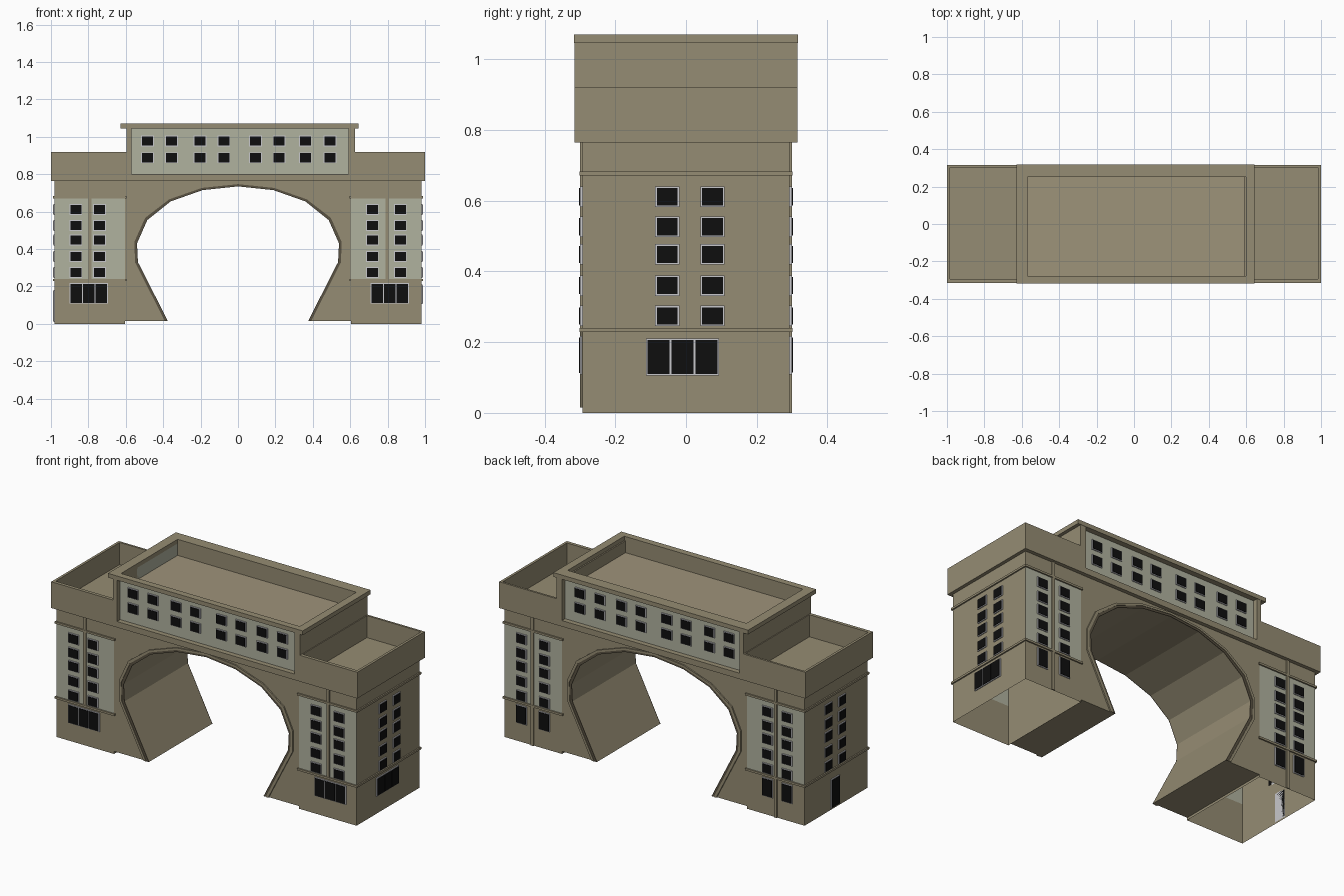
import bpy, bmesh

if "Cube" in bpy.data.objects:
    bpy.data.objects.remove(bpy.data.objects["Cube"])


def material(name, r, g, b):
    m = bpy.data.materials.new(name)
    lin = lambda c: ((c / 255 + 0.055) / 1.055) ** 2.4
    m.diffuse_color = (lin(r), lin(g), lin(b), 1)
    m.use_nodes = True
    m.node_tree.nodes["Principled BSDF"].inputs["Base Color"].default_value = m.diffuse_color
    return m


STONE = material("tan stone", 149, 140, 115)
PANEL = material("pale grey panel", 176, 178, 159)
ROOF = material("light roof", 158, 147, 122)
GLASS = material("black glass", 14, 14, 14)
FRAME = material("light frame", 200, 200, 204)
DARK = material("dark arch trim", 90, 82, 66)


def loft(bm, rings, caps=(True, True)):
    """Joins rectangles (x0, x1, y0, y1, z) in order, with optional end caps."""
    loops = [[bm.verts.new(p) for p in ((a, c, z), (b, c, z), (b, d, z), (a, d, z))]
             for a, b, c, d, z in rings]
    for lo, hi in zip(loops, loops[1:]):
        for i in range(4):
            j = (i + 1) % 4
            bm.faces.new((lo[i], lo[j], hi[j], hi[i]))
    if caps[0]:
        bm.faces.new(loops[0][::-1])
    if caps[1]:
        bm.faces.new(loops[-1])


def box(bm, x0, x1, y0, y1, z0, z1, caps=(True, True)):
    loft(bm, [(x0, x1, y0, y1, z0), (x0, x1, y0, y1, z1)], caps)


def finish(name, bm, *mats, rule=None):
    bm.normal_update()
    if rule:
        for f in bm.faces:
            f.material_index = rule(f)
    me = bpy.data.meshes.new(name)
    bm.to_mesh(me)
    bm.free()
    for m in mats:
        me.materials.append(m)
    ob = bpy.data.objects.new(name, me)
    bpy.context.collection.objects.link(ob)


def prism(bm, pts, y0, y1):
    """Extrudes an x-z outline along y."""
    a = [bm.verts.new((x, y0, z)) for x, z in pts]
    b = [bm.verts.new((x, y1, z)) for x, z in pts]
    bm.faces.new(a)
    bm.faces.new(b[::-1])
    for i in range(len(pts)):
        j = (i + 1) % len(pts)
        bm.faces.new((a[i], b[i], b[j], a[j]))


TY = 0.293  # half depth of the towers
for side, x0, x1 in (("left", -0.98, -0.605), ("right", 0.605, 0.98)):
    # Tower shaft, open below, with pale panels on front and back
    bm = bmesh.new()
    loft(bm, [(x0, x1, -TY, TY, z) for z in (0, 0.235, 0.677, 0.765)], (False, False))
    finish(side + "_tower", bm, STONE, PANEL, rule=lambda f: int(
        abs(f.normal.y) > 0.9 and 0.24 < f.calc_center_median().z < 0.67))

    # String courses
    bm = bmesh.new()
    e = 0.008
    for z in (0.228, 0.671):
        t, o = (x0, x1, -TY, TY), (x0 - e, x1 + e, -TY - e, TY + e)
        loft(bm, [t + (z,), o + (z,), o + (z + 0.012,), t + (z + 0.012,)], (False, False))
    finish(side + "_string_courses", bm, STONE)

    # Pilasters; the rear one reaches the ground
    bm = bmesh.new()
    c = -0.793 if side == "left" else 0.797
    box(bm, c - 0.009, c + 0.009, -TY - 0.007, -TY, 0.235, 0.765)
    box(bm, c - 0.009, c + 0.009, TY, TY + 0.007, 0, 0.765)
    finish(side + "_pilasters", bm, STONE)

    # Parapet with sunken roof
    bm = bmesh.new()
    if side == "left":
        o, i = (-1, -0.595, -0.315, 0.315), (-0.985, -0.6, -0.295, 0.303)
    else:
        o, i = (0.625, 1, -0.315, 0.315), (0.63, 0.985, -0.295, 0.303)
    loft(bm, [o + (0.765,), o + (0.92,), i + (0.92,), i + (0.79,)])
    finish(side + "_parapet", bm, STONE)

# Arch wall
inner = [(-0.375, 0.015), (-0.535, 0.33), (-0.54, 0.43), (-0.485, 0.555),
         (-0.36, 0.655), (-0.19, 0.715), (0, 0.735)]
outer = [(-0.407, 0.015), (-0.567, 0.33), (-0.567, 0.45), (-0.508, 0.578),
         (-0.375, 0.677), (-0.195, 0.739), (0, 0.759)]
mirror = lambda pts: pts + [(-x, z) for x, z in pts[-2::-1]]
inner, outer = mirror(inner), mirror(outer)
middle = [((a + c) / 2, (b + d) / 2) for (a, b), (c, d) in zip(inner, outer)]
bm = bmesh.new()
prism(bm, [(-0.605, 0.015)] + inner + [(0.605, 0.015), (0.605, 0.766), (-0.605, 0.766)], -0.292, 0.292)
finish("arch_wall", bm, STONE)

# Arch trim: outer and inner strips on both faces
for name, a, b, mat in (("arch_outer_trim", outer, middle, STONE),
                        ("arch_inner_trim", middle, inner, DARK)):
    bm = bmesh.new()
    t = 0.3 if mat is STONE else 0.297
    for y0, y1 in ((-t, -0.292), (0.292, t)):
        prism(bm, b + a[::-1], y0, y1)
    bmesh.ops.recalc_face_normals(bm, faces=bm.faces)
    finish(name, bm, mat)

# Attic frame: sill and end piers
bm = bmesh.new()
box(bm, -0.595, 0.625, -0.315, 0.315, 0.765, 0.8)
for x0, x1 in ((-0.595, -0.57), (0.59, 0.625)):
    box(bm, x0, x1, -0.315, 0.315, 0.8, 1.045)
finish("attic_frame", bm, STONE)

# Attic recessed walls
AY0, AY1 = -0.285, 0.285
bm = bmesh.new()
box(bm, -0.57, 0.59, AY0, AY1, 0.8, 1.045, (False, False))
finish("attic_walls", bm, PANEL)

# Cornice and sunken attic roof
bm = bmesh.new()
o, i = (-0.628, 0.645, -0.317, 0.317), (-0.57, 0.598, -0.278, 0.25)
loft(bm, [(-0.57, 0.59, AY0, AY1, 1.045), o + (1.045,), o + (1.07,), i + (1.07,), i + (0.975,)],
     (False, True))
finish("cornice_and_roof", bm, STONE, ROOF,
       rule=lambda f: int(f.normal.z > 0.9 and f.calc_center_median().z < 1))

# Windows: thin frames with thin glass in front, gathered in two objects
frames, glass = bmesh.new(), bmesh.new()


def plate(bm, face, pos, u, z, w, h, t):
    s = 1 if pos > 0 else -1
    lo, hi = sorted((pos, pos + s * t))
    if face == "y":
        box(bm, u - w / 2, u + w / 2, lo, hi, z - h / 2, z + h / 2)
    else:
        box(bm, lo, hi, u - w / 2, u + w / 2, z - h / 2, z + h / 2)


def window(face, pos, u, z, w=0.068, h=0.058, panes=1):
    plate(frames, face, pos, u, z, w, h, 0.006)
    pitch = (w - 0.004) / panes
    for k in range(panes):
        c = u + (k - (panes - 1) / 2) * pitch
        plate(glass, face, pos, c, z, pitch - 0.005, h - 0.009, 0.009)


ROWS = (0.274, 0.36, 0.448, 0.526, 0.611)
for z in ROWS:
    for x in (-0.867, -0.74, 0.718, 0.868):
        window("y", -TY, x, z)
        window("y", TY, x, z)
    for y in (-0.053, 0.075):
        window("x", 0.98, y, z)
        window("x", -0.98, y, z)
for x in (-0.798, 0.812):
    window("y", -TY - 0.001, x, 0.163, 0.205, 0.11, 3)
for x in (-0.867, -0.74, 0.718, 0.868):
    window("y", TY, x, 0.163, 0.07, 0.108)
window("x", 0.98, -0.01, 0.158, 0.206, 0.106, 3)
window("x", -0.98, 0.01, 0.095, 0.08, 0.17)  # side door
for z in (0.888, 0.977):
    for x in (-0.484, -0.355, -0.203, -0.076, 0.093, 0.22, 0.36, 0.492):
        window("y", AY0, x, z)
        window("y", AY1, x, z)
finish("window_frames", frames, FRAME)
finish("window_glass", glass, GLASS)
